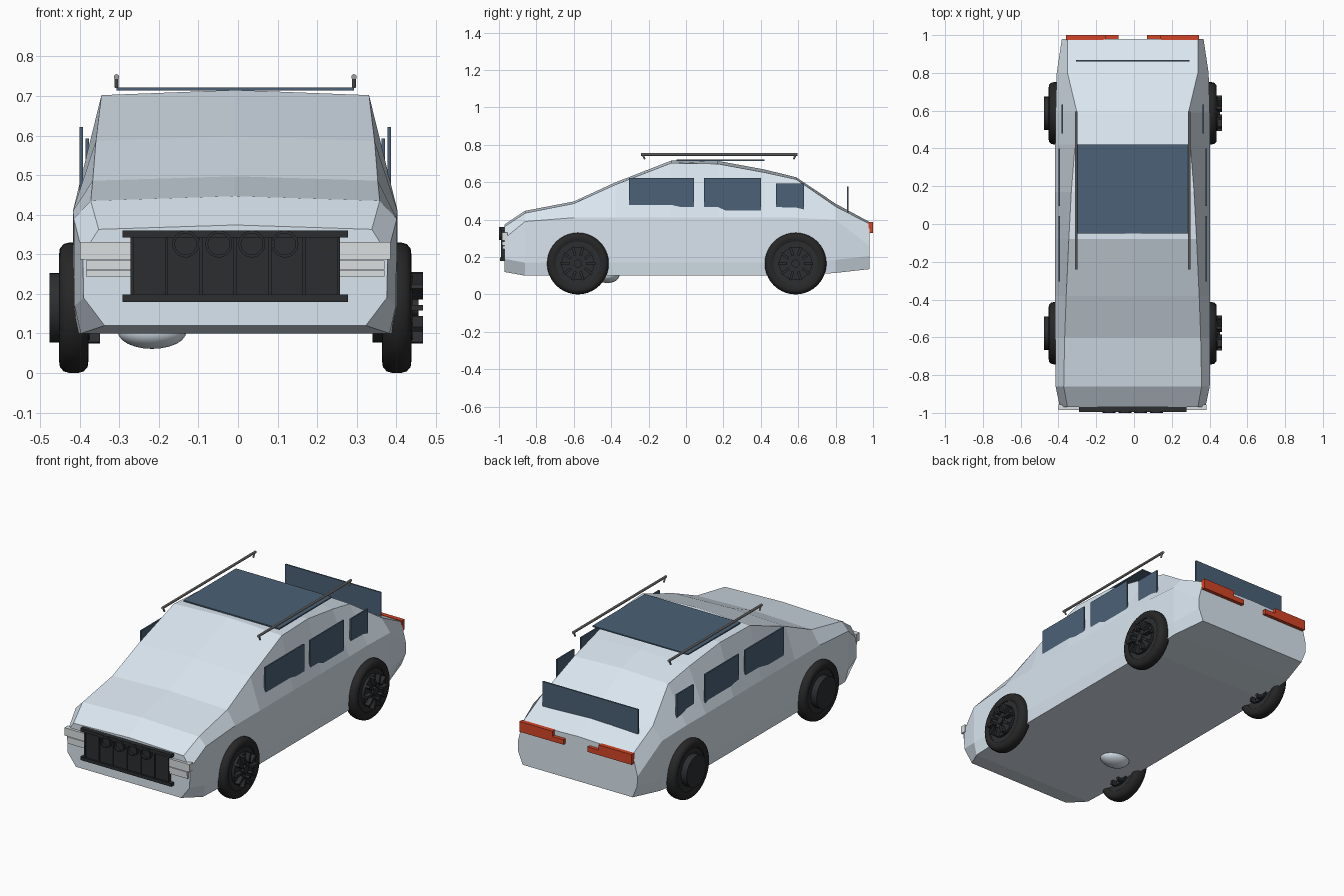
import bpy, bmesh, math
from mathutils import Matrix, Vector

if "Cube" in bpy.data.objects:
    bpy.data.objects.remove(bpy.data.objects["Cube"])

OX = -0.007  # small sideways offset of the whole car


def material(name, rgb):
    m = bpy.data.materials.new(name)
    m.diffuse_color = (*rgb, 1)
    m.use_nodes = True
    m.node_tree.nodes["Principled BSDF"].inputs["Base Color"].default_value = m.diffuse_color
    return m


PAINT = material("paint", (0.70, 0.79, 0.87))
GLASS = material("glass", (0.07, 0.12, 0.18))
BLACK = material("black", (0.025, 0.027, 0.03))
RUBBER = material("rubber", (0.02, 0.02, 0.02))
RED = material("red", (0.65, 0.06, 0.02))
LAMP = material("lamp", (0.70, 0.74, 0.74))
STEEL = material("steel", (0.35, 0.35, 0.35))


def finish(bm, name, mat, smooth=False):
    bmesh.ops.recalc_face_normals(bm, faces=bm.faces[:])
    me = bpy.data.meshes.new(name)
    bm.to_mesh(me)
    bm.free()
    ob = bpy.data.objects.new(name, me)
    bpy.context.collection.objects.link(ob)
    me.materials.append(mat)
    ob.location.x += OX
    if smooth:
        bpy.ops.object.select_all(action='DESELECT')
        ob.select_set(True)
        bpy.context.view_layer.objects.active = ob
        bpy.ops.object.shade_smooth_by_angle(angle=math.radians(35))
    return ob


def add_box(bm, x0, x1, y0, y1, z0, z1, post=Matrix()):
    m = Matrix.Translation(((x0 + x1) / 2, (y0 + y1) / 2, (z0 + z1) / 2))
    bmesh.ops.create_cube(bm, size=1, matrix=post @ m @ Matrix.Diagonal((x1 - x0, y1 - y0, z1 - z0, 1)))


def box(name, mat, *dims):
    bm = bmesh.new()
    add_box(bm, *dims)
    return finish(bm, name, mat)


def lathe(bm, profile, steps, axis, center=(0, 0, 0)):
    """Spin (axial, radius) points round the x or z axis into a closed ring."""
    rings = []
    for i in range(steps):
        a = 2 * math.pi * i / steps
        c, s = math.cos(a), math.sin(a)
        rings.append([bm.verts.new(Vector(center) + Vector((t, r * c, r * s) if axis == 'X' else (r * c, t, r * s)))
                      for t, r in profile])
    n = len(profile)
    for i in range(steps):
        p, q = rings[i], rings[(i + 1) % steps]
        for j in range(n):
            bm.faces.new((p[j], p[(j + 1) % n], q[(j + 1) % n], q[j]))


def rod(bm, a, b, r, seg=10):
    a, b = Vector(a), Vector(b)
    rot = (b - a).to_track_quat('Z', 'Y').to_matrix().to_4x4()
    bmesh.ops.create_cone(bm, cap_ends=True, segments=seg, radius1=r, radius2=r, depth=(b - a).length,
                          matrix=Matrix.Translation((a + b) / 2) @ rot)


# Body shell lofted along the length
# y, bottom x, bottom z, belt x, belt z, top x, top z, crown z
STATIONS = [
    (-0.97, 0.33, 0.12, 0.385, 0.30, 0.345, 0.363, 0.374),
    (-0.86, 0.39, 0.10, 0.408, 0.39, 0.365, 0.435, 0.447),
    (-0.60, 0.40, 0.10, 0.41, 0.41, 0.36, 0.486, 0.497),
    (-0.38, 0.40, 0.10, 0.41, 0.41, 0.352, 0.586, 0.598),
    (-0.08, 0.40, 0.10, 0.41, 0.41, 0.338, 0.702, 0.715),
    (0.17, 0.40, 0.10, 0.41, 0.41, 0.325, 0.698, 0.714),
    (0.42, 0.40, 0.10, 0.41, 0.41, 0.305, 0.652, 0.668),
    (0.59, 0.40, 0.10, 0.408, 0.41, 0.295, 0.615, 0.626),
    (0.80, 0.39, 0.115, 0.402, 0.40, 0.345, 0.470, 0.485),
    (0.98, 0.345, 0.135, 0.375, 0.26, 0.345, 0.378, 0.388),
]
bm = bmesh.new()
rings = []
for y, xb, zb, xm, zm, xt, zt, zc in STATIONS:
    half = [(xb, zb), (xm - 0.002, zb + 0.07), (xm, zm), (xt, zt)]
    pts = half + [(0, zc)] + [(-x, z) for x, z in reversed(half)]
    rings.append([bm.verts.new((x, y, z)) for x, z in pts])
for p, q in zip(rings, rings[1:]):
    for j in range(len(p)):
        k = (j + 1) % len(p)
        bm.faces.new((p[j], p[k], q[k], q[j]))
bm.faces.new(rings[0])
bm.faces.new(rings[-1])
finish(bm, "body_shell", PAINT)

# Round sump bulging out of the underside
bm = bmesh.new()
bmesh.ops.create_uvsphere(bm, u_segments=24, v_segments=12, radius=1,
                          matrix=Matrix.Translation((-0.21, -0.42, 0.105)) @ Matrix.Diagonal((0.087, 0.065, 0.044, 1)))
finish(bm, "underside_sump", PAINT, True)

# Wheels, all facing the same way: spokes on +x, plain drum on -x
TYRE = [(-0.030, 0.118), (-0.037, 0.135), (-0.035, 0.150), (-0.025, 0.161), (-0.010, 0.165),
        (0.010, 0.165), (0.025, 0.161), (0.035, 0.150), (0.037, 0.135), (0.030, 0.118)]
for side in (-1, 1):
    for y, end in ((-0.578, "front"), (0.586, "rear")):
        tag = end + ("_left" if side < 0 else "_right")
        spot = (side * 0.408, y, 0.165)
        bm = bmesh.new()
        lathe(bm, TYRE, 40, 'X')
        tyre = finish(bm, "tyre_" + tag, RUBBER, True)
        tyre.location += Vector(spot)
        bm = bmesh.new()
        rod(bm, (-0.025, 0, 0), (0.025, 0, 0), 0.12, 40)
        rod(bm, (-0.061, 0, 0), (0.040, 0, 0), 0.088, 32)
        rod(bm, (0.03, 0, 0), (0.055, 0, 0), 0.022, 16)
        for i in range(10):
            turn = Matrix.Rotation(math.radians(36 * i + 18), 4, 'X')
            add_box(bm, 0.035, 0.066, -0.007, 0.007, 0.045, 0.093, turn)
        rim = finish(bm, "rim_" + tag, BLACK, True)
        rim.location += Vector(spot)

# Side windows, standing just off the body
for s, tag in ((-1, "left"), (1, "right")):
    for name, x, y0, y1, z0, z1 in (("front_window", 0.389, -0.305, 0.042, 0.45, 0.622),
                                    ("rear_window", 0.389, 0.095, 0.40, 0.44, 0.622),
                                    ("quarter_window", 0.374, 0.48, 0.632, 0.45, 0.592)):
        box(f"{name}_{tag}", GLASS, s * x - 0.004, s * x + 0.004, y0, y1, z0, z1)

# Roof panel and rear glass
box("roof_glass", GLASS, -0.30, 0.30, -0.05, 0.42, 0.714, 0.721)
box("back_glass", GLASS, -0.30, 0.30, 0.86, 0.868, 0.40, 0.577)

# Roof rails with short end feet
for s, tag in ((-1, "left"), (1, "right")):
    bm = bmesh.new()
    x = s * 0.30
    rod(bm, (x, -0.24, 0.748), (x, 0.595, 0.748), 0.007)
    for y, d in ((-0.232, 0.012), (0.587, -0.012)):
        rod(bm, (x, y, 0.748), (x, y + d, 0.722), 0.005)
    finish(bm, "roof_rail_" + tag, STEEL, True)

# Grille: panel, wide top and bottom bars, dividers and four rings
bm = bmesh.new()
add_box(bm, -0.264, 0.264, -0.985, -0.965, 0.19, 0.35)
for z0, z1 in ((0.180, 0.198), (0.342, 0.360)):
    add_box(bm, -0.285, 0.285, -0.995, -0.965, z0, z1)
for i in range(7):
    x = -0.261 + i * 0.087
    add_box(bm, x - 0.004, x + 0.004, -0.990, -0.970, 0.19, 0.35)
finish(bm, "grille", BLACK)
bm = bmesh.new()
for i in range(4):
    lathe(bm, [(-1.0, 0.027), (-1.0, 0.034), (-0.98, 0.034), (-0.98, 0.027)], 32, 'Y',
          (-0.125 + i * 0.0835, 0, 0.326))
finish(bm, "grille_rings", BLACK, True)

# Headlights and tail lights
for s, tag in ((-1, "left"), (1, "right")):
    bm = bmesh.new()
    for xo, z0, z1, yf in ((0.392, 0.287, 0.331, -0.985), (0.377, 0.262, 0.284, -0.985), (0.377, 0.244, 0.260, -0.98)):
        a, b = sorted((s * 0.264, s * xo))
        add_box(bm, a, b, yf, -0.955, z0, z1)
    finish(bm, "headlight_" + tag, LAMP)
    bm = bmesh.new()
    for xi, xo, z0, z1 in ((0.145, 0.352, 0.328, 0.386), (0.075, 0.15, 0.328, 0.356)):
        a, b = sorted((s * xi, s * xo))
        add_box(bm, a, b, 0.975, 1.0, z0, z1)
    finish(bm, "tail_light_" + tag, RED)
